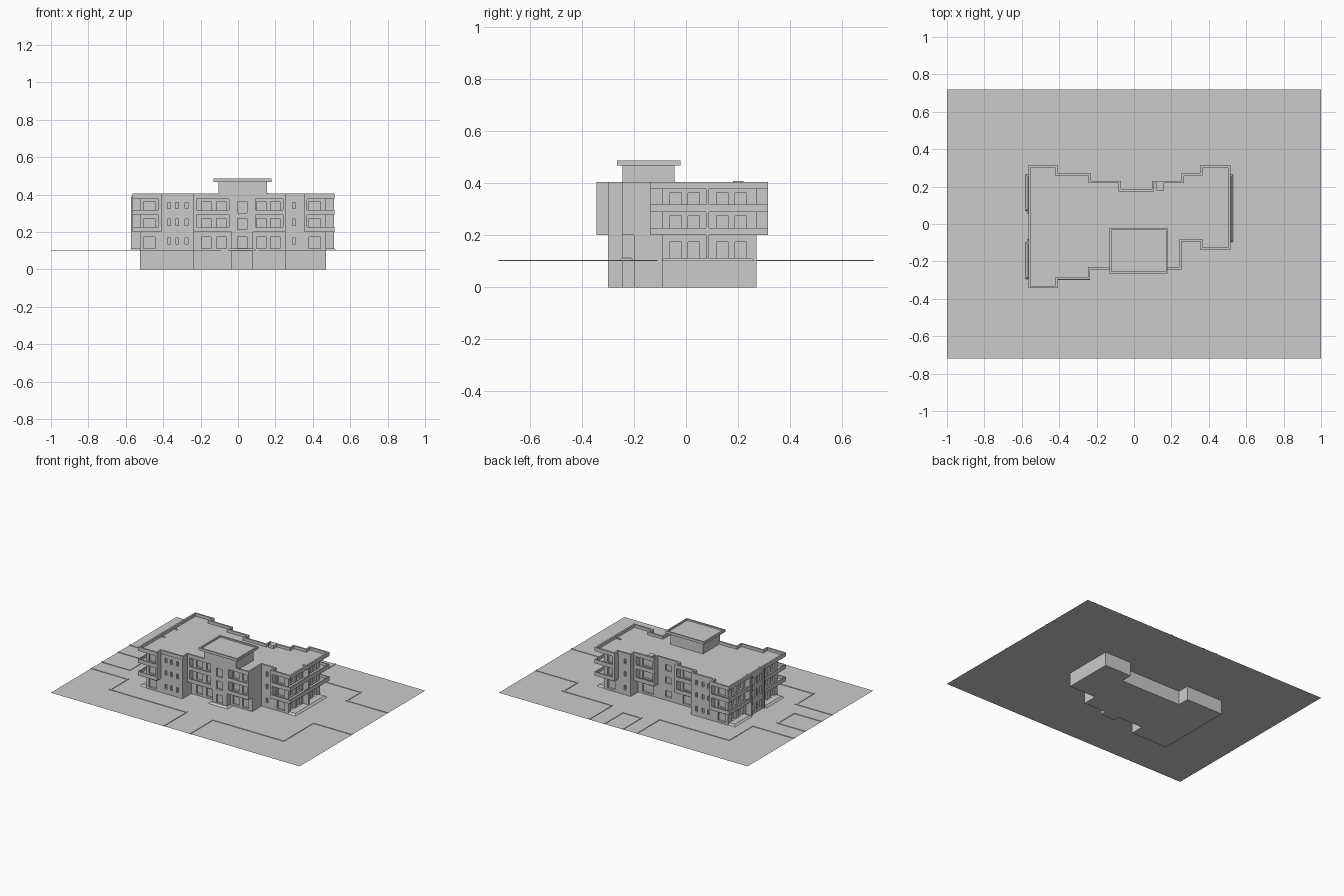
import bpy, bmesh
from mathutils import Vector

if "Cube" in bpy.data.objects:
    bpy.data.objects.remove(bpy.data.objects["Cube"])

G = 0.10                      # ground level
FLOORS = [0.105, 0.205, 0.295]  # storey floor heights


def finish(name, bm):
    bmesh.ops.recalc_face_normals(bm, faces=bm.faces)
    me = bpy.data.meshes.new(name)
    bm.to_mesh(me)
    bm.free()
    ob = bpy.data.objects.new(name, me)
    bpy.context.collection.objects.link(ob)
    return ob


def add_prism(bm, pts, z0, z1):
    lo = [bm.verts.new((p[0], p[1], z0)) for p in pts]
    hi = [bm.verts.new((p[0], p[1], z1)) for p in pts]
    bm.faces.new(lo)
    bm.faces.new(hi)
    n = len(pts)
    for i in range(n):
        j = (i + 1) % n
        bm.faces.new((lo[i], lo[j], hi[j], hi[i]))


def prism(name, pts, z0, z1):
    bm = bmesh.new()
    add_prism(bm, pts, z0, z1)
    return finish(name, bm)


def rect(x0, x1, y0, y1):
    return [(x0, y0), (x1, y0), (x1, y1), (x0, y1)]


def box(name, x0, x1, y0, y1, z0, z1):
    return prism(name, rect(x0, x1, y0, y1), z0, z1)


def wall(name, path, t, z0, z1, closed=False):
    """Wall of thickness t on the left side of a path with square corners."""
    p = [Vector(q) for q in path]
    n = len(p)
    segs = n if closed else n - 1
    nor = []
    for i in range(segs):
        d = (p[(i + 1) % n] - p[i]).normalized()
        nor.append(Vector((-d.y, d.x)))
    inner = []
    for i in range(n):
        a = nor[i - 1] if (closed or i > 0) else nor[0]
        b = nor[i % segs] if (closed or i < segs) else nor[-1]
        inner.append(p[i] + (a + b) * (t / (1 + a.dot(b))))
    bm = bmesh.new()
    rows = [[bm.verts.new((v.x, v.y, z)) for v in line]
            for line, z in ((p, z0), (p, z1), (inner, z1), (inner, z0))]
    for i in range(segs):
        j = (i + 1) % n
        for k in range(4):
            a, b = rows[k], rows[(k + 1) % 4]
            bm.faces.new((a[i], a[j], b[j], b[i]))
    if not closed:
        for i in (0, n - 1):
            bm.faces.new([r[i] for r in rows])
    return finish(name, bm)


def apron(name, x0, x1, y0, y1, s=0.012):
    """Low bed with sloped sides around the foot of the building."""
    bm = bmesh.new()
    lo = [bm.verts.new((x, y, G)) for x, y in rect(x0, x1, y0, y1)]
    hi = [bm.verts.new((x, y, G + 0.012)) for x, y in rect(x0 + s, x1 - s, y0 + s, y1 - s)]
    bm.faces.new(hi)
    for i in range(4):
        j = (i + 1) % 4
        bm.faces.new((lo[i], lo[j], hi[j], hi[i]))
    return finish(name, bm)


# Ground sheet
bm = bmesh.new()
bm.faces.new([bm.verts.new((x, y, G)) for x, y in rect(-1, 1, -0.72, 0.72)])
finish("ground_sheet", bm)

# Main walls, from basement to roof
core = prism("main_walls", [
    (-.525, -.3), (-.235, -.3), (-.235, -.2), (-.035, -.2), (-.035, -.243), (.08, -.243),
    (.08, -.2), (.255, -.2), (.255, -.093), (.47, -.093), (.47, .27), (.255, .27),
    (.255, .185), (-.23, .185), (-.23, .27), (-.525, .27)], 0, 0.382)
block = box("left_wall_block", -.562, -.52, -.085, .06, G, 0.382)


# Window recesses: axis of the wall normal, wall position, centre, width, sill, height
def windows(axis, c, centres, w, sill, h, floors=FLOORS, depth=0.014):
    for u in centres:
        for f in floors:
            a, b, k, l = c - depth, c + depth, u - w / 2, u + w / 2
            r = rect(a, b, k, l) if axis == 'x' else rect(k, l, a, b)
            add_prism(cut, r, f + sill, f + sill + h)


cut = bmesh.new()
windows('y', -.3, [-.475], .06, .008, .06)                    # front left corner
windows('y', -.3, [-.37, -.325, -.275], .016, .03, .034)      # front slits
windows('y', -.2, [-.17, -.09, .125, .2], .05, .008, .06)     # front middle
windows('y', -.243, [.022], .05, .008, .06)                   # entrance bay
windows('y', -.093, [.3], .016, .03, .034)
windows('y', -.093, [.41], .06, .008, .06)
windows('x', .47, [-.04, .03, .14, .21], .045, .008, .06)     # right side
windows('y', .27, [-.475, .41], .06, .008, .06)               # back corners
windows('y', .27, [-.37, -.325, -.275, .3], .016, .03, .034)  # back slits
windows('y', .185, [-.15, .175], .09, .008, .06)              # back recess
windows('y', .185, [.012], .05, .02, .045)
windows('x', -.525, [-.24, -.16, .12, .2], .045, .008, .06)   # left side
windows('x', -.562, [-.055, -.012, .03], .016, .012, .055)    # left block
cutter = finish("window_cutter", cut)
cutter.hide_render = True
for ob in (core, block):
    m = ob.modifiers.new("windows", 'BOOLEAN')
    m.operation = 'DIFFERENCE'
    m.solver = 'EXACT'
    m.object = cutter
    bpy.context.view_layer.objects.active = ob
    bpy.ops.object.modifier_apply(modifier=m.name)
bpy.data.objects.remove(cutter)

# Roof slab and parapet
roof = [(-.565, -.343), (-.41, -.343), (-.41, -.297), (-.235, -.297), (-.235, -.243), (.255, -.243),
        (.255, -.093), (.355, -.093), (.355, -.138), (.515, -.138), (.515, .315), (.355, .315),
        (.355, .272), (.255, .272), (.255, .23), (.095, .23), (.095, .187), (-.07, .187),
        (-.07, .23), (-.23, .23), (-.23, .272), (-.41, .272), (-.41, .315), (-.565, .315)]
prism("roof_slab", roof, 0.378, 0.385)
wall("roof_parapet", roof, 0.012, 0.378, 0.405, True)

# Balconies: floor, railing band and end walls on two storeys
balconies = {
    "right": [(.355, -.093), (.355, -.138), (.515, -.138), (.515, .315), (.355, .315), (.355, .27)],
    "back_left": [(-.41, .27), (-.41, .315), (-.565, .315), (-.565, .06), (-.525, .06)],
    "front_left": [(-.525, -.085), (-.565, -.085), (-.565, -.343), (-.41, -.343), (-.41, -.3)],
    "front_mid_left": [(-.235, -.2), (-.235, -.243), (-.035, -.243), (-.035, -.2)],
    "front_mid_right": [(.08, -.2), (.08, -.243), (.255, -.243), (.255, -.2)],
    "back_mid_right": [(.255, .185), (.255, .23), (.095, .23), (.095, .185)],
    "back_mid_left": [(-.07, .185), (-.07, .23), (-.23, .23), (-.23, .185)],
}
for name, path in balconies.items():
    for z in (0.2, 0.29):
        prism(name + "_balcony_floor", path, z, z + 0.008)
        wall(name + "_balcony_railing", path, 0.008, z, z + 0.028)
    for end in (path[:2], path[-2:]):
        wall(name + "_balcony_end_wall", end, 0.014, 0.2, 0.38)

# Dividing fins on the sides
box("right_fin", .465, .514, .077, .088, G, 0.39)
for y in (-.085, .06):
    box("left_fin", -.572, -.525, y - .004, y + .004, G, 0.39)

# Stair penthouse
box("penthouse_walls", -.105, .155, -.243, -.045, 0.38, 0.47)
pent = rect(-.13, .18, -.265, -.022)
prism("penthouse_roof", pent, 0.468, 0.476)
wall("penthouse_roof_rim", pent, 0.01, 0.468, 0.486, True)
box("roof_vent", .12, .16, .18, .22, 0.38, 0.408)

# Sloped beds at the foot of the building
apron("entrance_bed", -.055, .1, -.262, -.2)
apron("right_bed", .44, .53, -.095, .265)
apron("left_back_bed", -.58, -.5, .07, .265)
apron("left_front_bed", -.58, -.5, -.295, -.095)

# Path kerbs on the ground
kerbs = [
    [(-.09, -.72), (-.09, -.45), (-.7, -.45), (-.7, -.25), (-1, -.25)],
    [(1, -.11), (.68, -.11), (.68, -.45), (.11, -.45), (.11, -.72)],
    [(.27, .72), (.27, .45), (.66, .45), (.66, .29), (1, .29)],
    [(-1, .18), (-.66, .18), (-.66, .45), (-.1, .45), (-.1, .72)],
    [(-1, -.14), (-.77, -.14), (-.77, .06), (-1, .06)],
    [(.0, .72), (.0, .5), (.16, .5), (.16, .72)],
]
for k in kerbs:
    wall("path_kerb", k, 0.012, G, G + 0.004)
